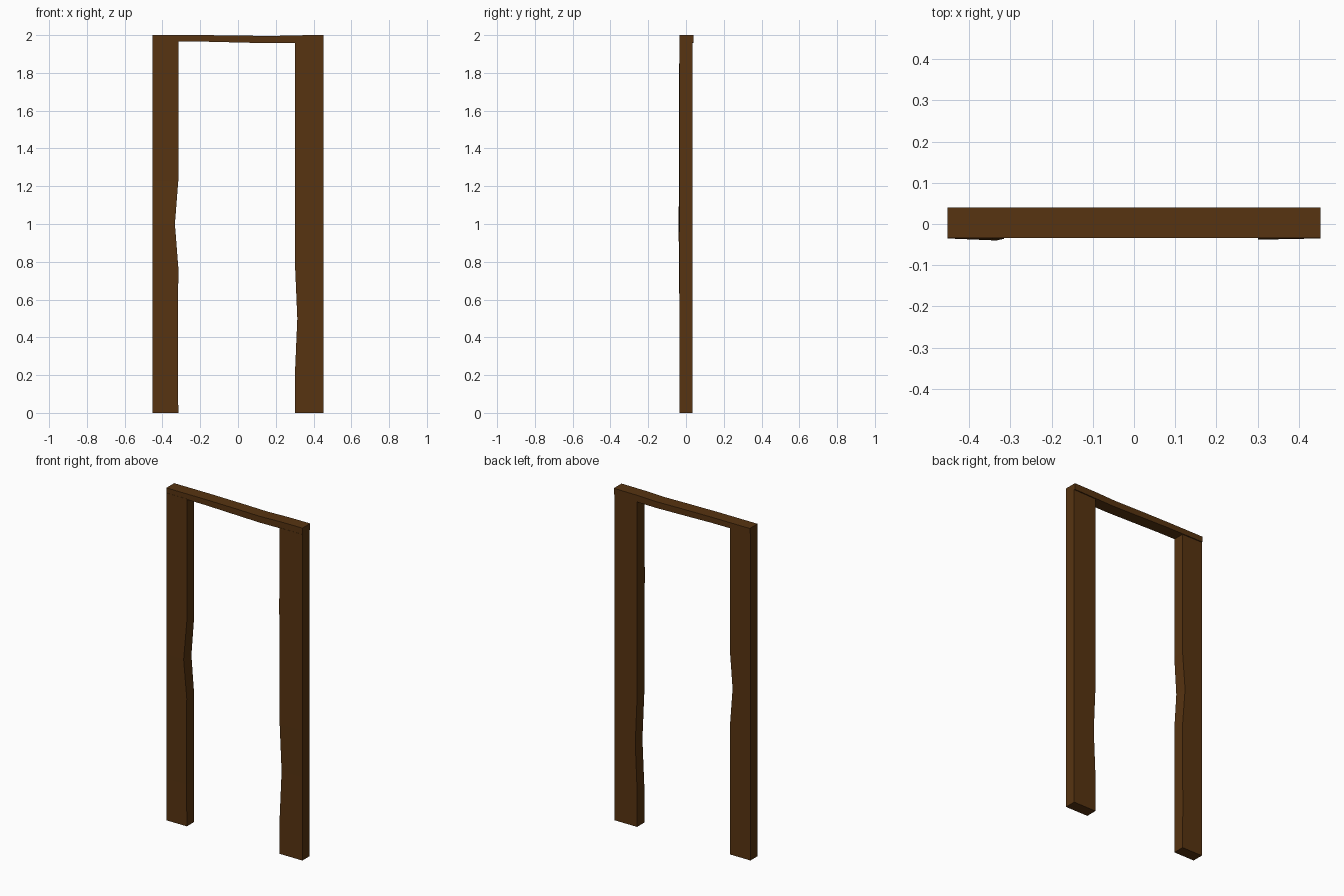
import bpy, bmesh

if "Cube" in bpy.data.objects:
    bpy.data.objects.remove(bpy.data.objects["Cube"])

wood = bpy.data.materials.new("dark brown wood")
wood.diffuse_color = (0.096, 0.034, 0.0055, 1)
wood.use_nodes = True
wood.node_tree.nodes["Principled BSDF"].inputs["Base Color"].default_value = wood.diffuse_color


def loft(name, rings):
    """Skin a row of four-cornered sections and cap both ends."""
    bm = bmesh.new()
    loops = [[bm.verts.new(p) for p in ring] for ring in rings]
    for a, b in zip(loops, loops[1:]):
        for i in range(4):
            j = (i + 1) % 4
            bm.faces.new((a[i], a[j], b[j], b[i]))
    bm.faces.new(loops[0])
    bm.faces.new(loops[-1])
    bmesh.ops.recalc_face_normals(bm, faces=bm.faces)
    mesh = bpy.data.meshes.new(name)
    bm.to_mesh(mesh)
    bm.free()
    mesh.materials.append(wood)
    obj = bpy.data.objects.new(name, mesh)
    bpy.context.collection.objects.link(obj)


def post(name, outer, stations):
    """Upright with straight outer side; stations: z, inner x, inner front y."""
    loft(name, [[(outer, -0.035, z), (inner, front, z),
                 (inner, 0.034, z), (outer, 0.034, z)]
                for z, inner, front in stations])


# Uprights with worn inner edges
post("left_post", -0.453, [(0, -0.316, -0.035), (0.25, -0.318, -0.035),
                           (0.77, -0.316, -0.036), (1.0, -0.334, -0.040),
                           (1.23, -0.316, -0.036), (1.97, -0.316, -0.035)])
post("right_post", 0.453, [(0, 0.302, -0.035), (0.22, 0.302, -0.035),
                           (0.5, 0.314, -0.034), (0.78, 0.302, -0.035),
                           (1.5, 0.301, -0.038), (1.962, 0.302, -0.035)])

# Lintel, slightly uneven above and below: x, bottom z, top z
beam = [(-0.453, 1.967, 2.0), (-0.2, 1.966, 2.0), (0.0, 1.961, 1.998),
        (0.17, 1.957, 1.995), (0.3, 1.959, 1.999), (0.453, 1.962, 2.0)]
loft("lintel", [[(x, -0.034, lo), (x, 0.040, lo), (x, 0.040, hi), (x, -0.034, hi)]
                for x, lo, hi in beam])
